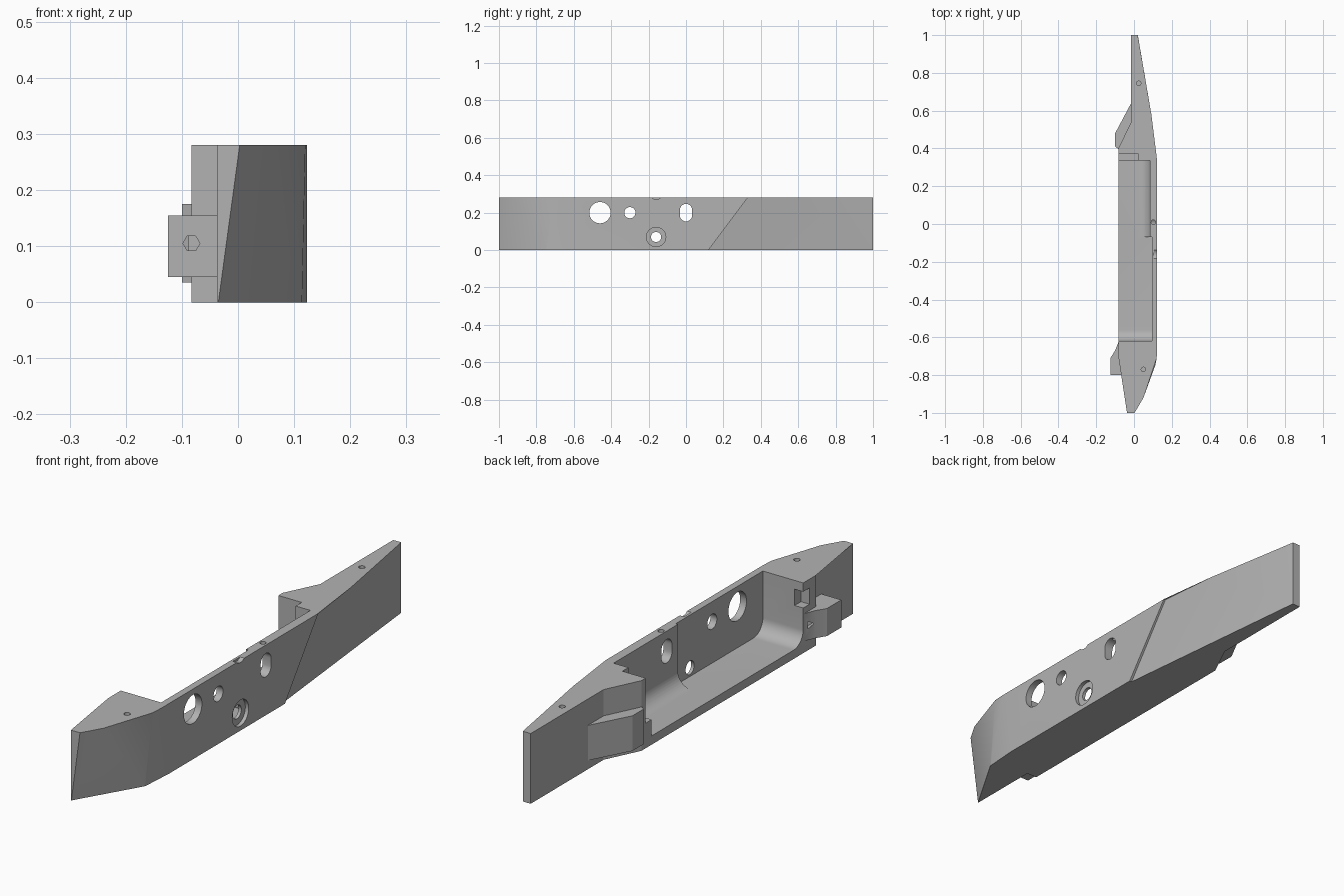
import bpy, bmesh, math
from mathutils import Vector

if "Cube" in bpy.data.objects:
    bpy.data.objects.remove(bpy.data.objects["Cube"], do_unlink=True)

grey = bpy.data.materials.new("plain_grey")
grey.use_nodes = True
grey.diffuse_color = (0.45, 0.45, 0.45, 1)
grey.node_tree.nodes["Principled BSDF"].inputs["Base Color"].default_value = grey.diffuse_color
H = 0.28


def loft(name, lower, upper):
    """Closed solid between two matching rings of 3D points."""
    bm = bmesh.new()
    a = [bm.verts.new(p) for p in lower]
    b = [bm.verts.new(p) for p in upper]
    n = len(a)
    bm.faces.new(a[::-1])
    bm.faces.new(b)
    for i in range(n):
        j = (i + 1) % n
        bm.faces.new((a[i], a[j], b[j], b[i]))
    bmesh.ops.triangulate(bm, faces=bm.faces[:])
    bmesh.ops.recalc_face_normals(bm, faces=bm.faces[:])
    mesh = bpy.data.meshes.new(name)
    bm.to_mesh(mesh)
    bm.free()
    mesh.materials.append(grey)
    obj = bpy.data.objects.new(name, mesh)
    bpy.context.collection.objects.link(obj)
    return obj


def prism(name, outline, axis, lo, hi):
    """Extrude a 2D outline along one axis."""
    def place(p, h):
        c = list(p)
        c.insert(axis, h)
        return Vector(c)
    return loft(name, [place(p, lo) for p in outline], [place(p, hi) for p in outline])


def arc(cx, cy, r, start, end, steps=10):
    return [(cx + r * math.cos(math.radians(start + (end - start) * i / steps)),
             cy + r * math.sin(math.radians(start + (end - start) * i / steps)))
            for i in range(steps + 1)]


def circle(cx, cy, r, sides=32):
    return arc(cx, cy, r, 0, 360, sides)[:-1]


def box(x0, x1, y0, y1):
    return [(x0, y0), (x1, y0), (x1, y1), (x0, y1)]


def combine(target, tool, operation):
    mod = target.modifiers.new(operation, 'BOOLEAN')
    mod.operation = operation
    mod.solver = 'EXACT'
    mod.object = tool
    bpy.context.view_layer.objects.active = target
    bpy.ops.object.modifier_apply(modifier=mod.name)
    bpy.data.objects.remove(tool, do_unlink=True)


# Main shell: shared inner edge, different bottom and top outer edges
inner = [(-0.015, 1), (-0.015, 0.54), (-0.083, 0.40), (-0.083, -0.70), (-0.037, -0.70), (-0.037, -1)]
bottom = [(-0.035, -1), (0.112, -0.75), (0.114, -0.742), (0.123, -0.61),
          (0.123, 0.12), (0.113, 0.12), (0.022, 0.99), (0.02, 1)]
top = [(0.003, -1), (0.05, -0.92), (0.12, -0.71), (0.123, -0.66),
       (0.123, 0.33), (0.115, 0.33), (0.092, 0.58), (0.02, 1)]
body = loft("panel_body", [(x, y, 0) for x, y in bottom + inner],
            [(x, y, H) for x, y in top + inner])

# Mounting blocks on the inner side
back_block = [(0, 0.64), (-0.015, 0.64), (-0.1, 0.48), (-0.1, 0.41), (-0.08, 0.395), (0, 0.395)]
combine(body, prism("back_block", back_block, 2, 0.035, 0.175), 'UNION')
front_block = [(-0.02, -0.8), (-0.125, -0.8), (-0.125, -0.71), (-0.1, -0.67), (-0.082, -0.625), (-0.02, -0.625)]
combine(body, prism("front_block", front_block, 2, 0.045, 0.155), 'UNION')

# Open pocket: rounded end, then a shallower part with a rounded floor
FLOOR = 0.035
deep = arc(-0.56, FLOOR + 0.06, 0.06, 180, 270) + [(-0.07, FLOOR), (-0.07, 0.4), (-0.62, 0.4)]
combine(body, prism("deep_pocket", deep, 0, -0.2, 0.095), 'DIFFERENCE')
shallow = arc(0.025, FLOOR + 0.06, 0.06, -90, 0) + [(0.085, 0.4), (-0.2, 0.4), (-0.2, FLOOR)]
combine(body, prism("shallow_pocket", shallow, 1, -0.08, 0.335), 'DIFFERENCE')
combine(body, prism("end_slot", box(-0.2, 0.02, 0.3, 0.373), 2, 0.1, 0.4), 'DIFFERENCE')
combine(body, prism("nut_slot", box(-0.2, -0.045, -0.66, -0.6), 2, 0.18, 0.245), 'DIFFERENCE')

# Openings through the outer wall
for y, z, r, depth in [(-0.46, 0.2, 0.057, 0), (-0.3, 0.2, 0.03, 0),
                       (-0.16, 0.07, 0.027, 0), (-0.16, 0.07, 0.052, 0.108)]:
    combine(body, prism("round_hole", circle(y, z, r), 0, depth, 0.2), 'DIFFERENCE')
oval = arc(0, 0.214, 0.033, 0, 180) + arc(0, 0.186, 0.033, 180, 360)
combine(body, prism("oval_hole", oval, 0, 0, 0.2), 'DIFFERENCE')
combine(body, prism("top_dent", circle(-0.16, 0.305, 0.034), 0, 0.105, 0.2), 'DIFFERENCE')

# Pin holes in the top edge and the hexagonal bolt hole
for x, y in [(0.025, 0.745), (0.103, 0.01), (0.05, -0.77)]:
    combine(body, prism("pin_hole", circle(x, y, 0.012, 16), 2, 0.23, 0.4), 'DIFFERENCE')
combine(body, prism("bolt_hole", circle(-0.083, 0.105, 0.015, 6), 1, -0.9, -0.64), 'DIFFERENCE')

# Keep hard edges, smooth the rounded parts
bpy.ops.object.select_all(action='DESELECT')
body.select_set(True)
bpy.context.view_layer.objects.active = body
bpy.ops.object.shade_smooth_by_angle(angle=math.radians(25))
